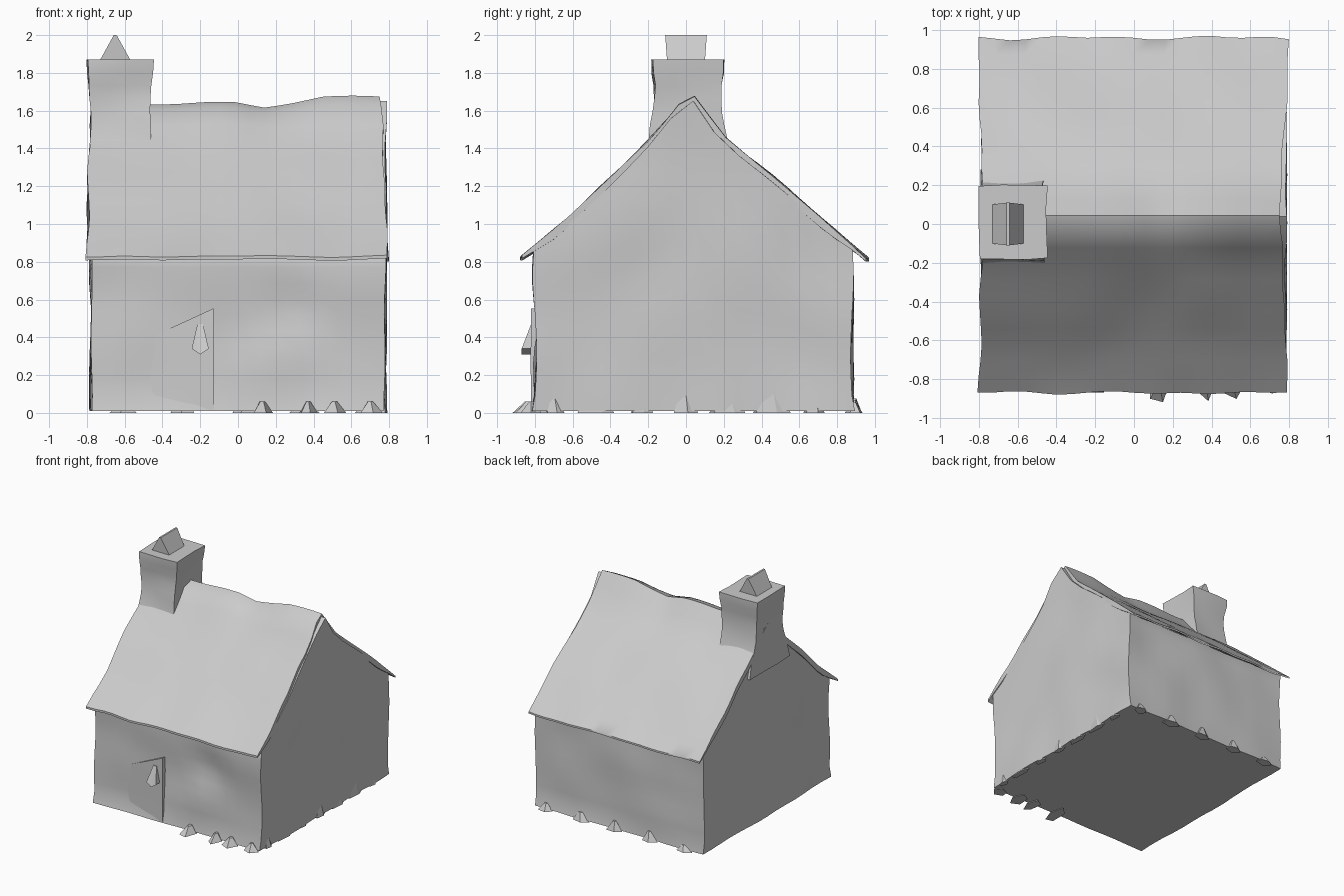
import bpy, bmesh, math, random
from mathutils import Vector, noise

cube = bpy.data.objects.get("Cube")
if cube:
    bpy.data.objects.remove(cube, do_unlink=True)
random.seed(4)

plaster = bpy.data.materials.new("plain_grey")
plaster.use_nodes = True
GREY = (0.6, 0.6, 0.6, 1)
plaster.diffuse_color = GREY
plaster.node_tree.nodes["Principled BSDF"].inputs["Base Color"].default_value = GREY


def finish(name, bm, angle=45):
    """Turn a bmesh into a softly shaded object."""
    bmesh.ops.recalc_face_normals(bm, faces=bm.faces)
    mesh = bpy.data.meshes.new(name)
    bm.to_mesh(mesh)
    bm.free()
    mesh.materials.append(plaster)
    obj = bpy.data.objects.new(name, mesh)
    bpy.context.collection.objects.link(obj)
    bpy.ops.object.select_all(action='DESELECT')
    obj.select_set(True)
    bpy.context.view_layer.objects.active = obj
    bpy.ops.object.shade_smooth_by_angle(angle=math.radians(angle))
    return obj


def shaped_box(name, cuts, shape, angle=45):
    """A unit box sliced along each axis, with every vertex moved by shape."""
    bm = bmesh.new()
    bmesh.ops.create_cube(bm, size=1)
    for axis, count in enumerate(cuts):
        normal = Vector([float(axis == i) for i in range(3)])
        for k in range(1, count):
            bmesh.ops.bisect_plane(bm, geom=bm.verts[:] + bm.edges[:] + bm.faces[:],
                                   plane_co=normal * (k / count - 0.5), plane_no=normal)
    for v in bm.verts:
        v.co = shape(*(v.co + Vector((0.5, 0.5, 0.5))))
    return finish(name, bm, angle)


def mix(a, b, t):
    return a + (b - a) * t


def along(points, t):
    """Height of a polyline at t."""
    for (a, za), (b, zb) in zip(points, points[1:]):
        if t <= b:
            return mix(za, zb, max(0, (t - a) / (b - a)))
    return points[-1][1]


def wobble(p, amount, scale=2.6):
    return p + noise.noise_vector(p * scale + Vector((3, 7, 1))) * amount


SLOPE = [(-0.87, 0.83), (-0.6, 1.05), (-0.2, 1.44), (0.02, 1.71),
         (0.2, 1.46), (0.5, 1.22), (0.96, 0.82)]
RIDGE = [(-0.45, -0.05), (0.05, -0.03), (0.08, -0.07), (0.27, -0.05), (0.46, 0)]


def roof_height(x, y):
    return along(SLOPE, y) + along(RIDGE, x) * max(0, 1 - abs(y - 0.02) / 0.2)


# Uneven walls with gable ends and a worn window hollow
def wall_shape(u, v, w):
    x, y = mix(-0.78, 0.78, u), mix(-0.8, 0.88, v)
    z = mix(0.01, roof_height(x, y) - 0.03, w)
    p = wobble(Vector((x, y, z)), 0.024)
    p.x = max(-0.79, min(0.79, p.x))
    p.z = z
    if v < 0.01:
        p.y += 0.045 * math.exp(-((x - 0.3) ** 2 + (z - 0.55) ** 2) / 0.02)
        p.y += 0.03 * math.exp(-((x + 0.02) ** 2 + (z - 0.4) ** 2) / 0.03)
    if w < 0.01:
        p.y += 0.03 * (v - 0.5)
    return p


shaped_box("walls", (14, 14, 10), wall_shape, 60)


# Sagging roof with thin eaves
def roof_shape(u, v, w):
    y = mix(-0.87, 0.96, v)
    rise = 1 - min(1, abs(y - 0.02) / 0.9)
    x = mix(-0.8 + 0.02 * rise, 0.8 - 0.05 * rise, u)
    thick = 0.015 + 0.04 * min(1, rise * 5)
    bump = noise.noise(Vector((x * 3, y * 3, 2))) * 0.018
    side = noise.noise(Vector((y * 4, u * 5, 5))) * 0.02 if u in (0, 1) else 0
    edge = noise.noise(Vector((x * 4, v * 5, 8))) * 0.025 if v in (0, 1) else 0
    return Vector((x + side, y + edge, roof_height(x, y) + bump - thick * (1 - w)))


shaped_box("roof", (20, 22, 1), roof_shape)

# Flared chimney: half widths by height
FLARE_Y = [(1.25, 0.27), (1.44, 0.205), (1.62, 0.175), (1.76, 0.175), (1.83, 0.2), (1.88, 0.19)]
FLARE_X = [(1.25, 0.165), (1.6, 0.155), (1.76, 0.165), (1.83, 0.175), (1.88, 0.175)]


def chimney_shape(u, v, w):
    z = mix(1.25, 1.87, w)
    x = -0.625 + along(FLARE_X, z) * (2 * u - 1)
    y = 0.01 + along(FLARE_Y, z) * (2 * v - 1)
    p = wobble(Vector((x, y, z)), 0.014, 5)
    p.z = z
    return p


shaped_box("chimney", (3, 3, 9), chimney_shape, 50)

# Little tent-shaped chimney cap
shaped_box("chimney_cap", (1, 2, 1), lambda u, v, w: Vector((
    -0.65 + (u - 0.5) * mix(0.17, 0.015, w),
    mix(-0.1, 0.1, v) + 0.02 * w * (v - 0.5),
    mix(1.86, 2.0, w))), 20)

# Door slab, leaning slightly out along its right edge
shaped_box("door", (4, 1, 5), lambda u, v, w: wobble(Vector((
    mix(-0.57, -0.13, u),
    mix(-0.79 - 0.03 * u, -0.74, v),
    mix(0.02, mix(0.35, 0.55, u), w))), 0.008), 40)

# Door handle
shaped_box("door_handle", (2, 1, 2), lambda u, v, w: Vector((
    -0.2 + (u - 0.5) * mix(0.09, 0.03, w),
    mix(-0.87 + 0.05 * w, -0.78, v),
    mix(0.34, 0.47, w) - 0.03 * (1 - abs(2 * u - 1)) * (1 - w))), 30)


# Jagged stones around the foot of the walls
def stone(name, x, y, out, width, depth, height):
    bm = bmesh.new()
    bmesh.ops.create_cone(bm, cap_ends=True, segments=5, radius1=0.5, radius2=0.12, depth=1)
    turn = math.atan2(out[1], out[0])
    for v in bm.verts:
        a = v.co.x * depth * random.uniform(0.8, 1.2)
        b = v.co.y * width * random.uniform(0.8, 1.2)
        v.co = Vector((x + a * math.cos(turn) - b * math.sin(turn),
                       y + a * math.sin(turn) + b * math.cos(turn),
                       max(0, (v.co.z + 0.5) * height)))
    finish(name, bm, 25)


for i, (x, width, depth) in enumerate([(0.13, 0.13, 0.25), (0.37, 0.1, 0.17),
                                       (0.51, 0.13, 0.2), (0.7, 0.12, 0.1)]):
    stone(f"front_stone_{i + 1}", x, -0.82, (0, -1), width, depth, 0.06)
for i in range(7):
    stone(f"side_stone_{i + 1}", 0.765, -0.7 + 0.23 * i, (1, 0),
          random.uniform(0.1, 0.22), 0.05, random.uniform(0.07, 0.15))
for i in range(5):
    stone(f"back_stone_{i + 1}", -0.6 + 0.32 * i, 0.89, (0, 1),
          random.uniform(0.1, 0.18), 0.09, random.uniform(0.03, 0.08))
